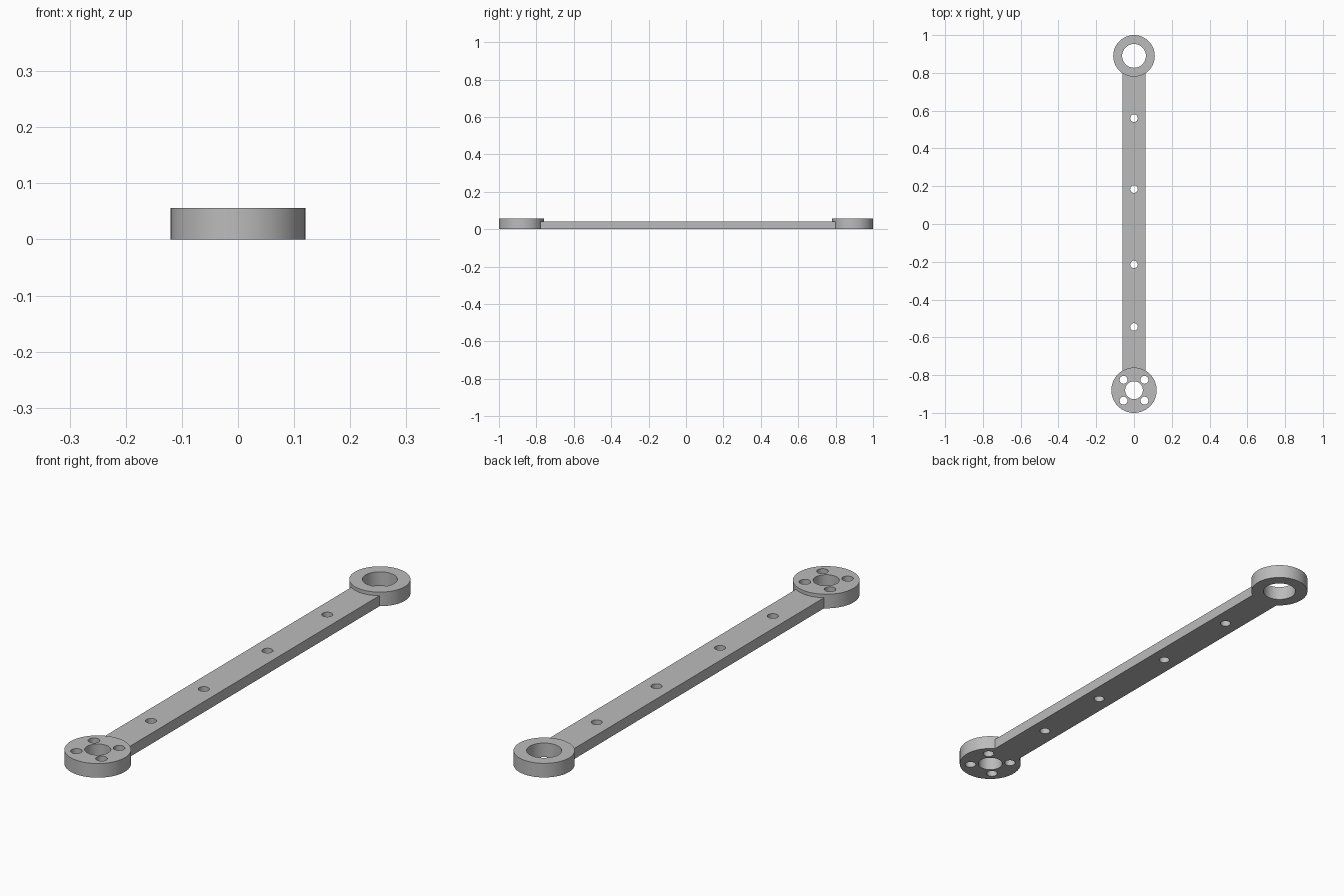
import bpy
import math

cube = bpy.data.objects.get("Cube")
if cube:
    bpy.data.objects.remove(cube, do_unlink=True)

HEAD_H, BAR_H = 0.056, 0.042
FRONT_Y, BACK_Y = -0.88, 0.89
BAR_HALF_WIDTH = 0.062
BAR_START, BAR_END = -0.795, 0.81

grey = bpy.data.materials.new("metal grey")
grey.use_nodes = True
colour = (0.5, 0.5, 0.5, 1)
grey.diffuse_color = colour
grey.node_tree.nodes["Principled BSDF"].inputs["Base Color"].default_value = colour


def cylinder(name, radius, y, x=0, bottom=0, top=HEAD_H, sides=64):
    bpy.ops.mesh.primitive_cylinder_add(
        vertices=sides, radius=radius, depth=top - bottom,
        location=(x, y, (top + bottom) / 2))
    obj = bpy.context.object
    obj.name = name
    return obj


def combine(target, other, operation):
    mod = target.modifiers.new(operation.lower(), "BOOLEAN")
    mod.operation = operation
    mod.solver = "EXACT"
    mod.object = other
    bpy.context.view_layer.objects.active = target
    bpy.ops.object.modifier_apply(modifier=mod.name)
    bpy.data.objects.remove(other, do_unlink=True)


def drill(target, radius, y, x=0, sides=32):
    cutter = cylinder("hole_cutter", radius, y, x, -0.1, 0.2, sides)
    combine(target, cutter, "DIFFERENCE")


# Flat connecting bar
bpy.ops.mesh.primitive_cube_add(
    size=1, location=(0, (BAR_START + BAR_END) / 2, BAR_H / 2))
arm = bpy.context.object
arm.name = "link_arm"
arm.scale = (2 * BAR_HALF_WIDTH, BAR_END - BAR_START, BAR_H)
bpy.ops.object.transform_apply(location=False, rotation=False, scale=True)

# Round heads at both ends
combine(arm, cylinder("front_head", 0.12, FRONT_Y), "UNION")
combine(arm, cylinder("back_head", 0.11, BACK_Y), "UNION")

# Large bores
drill(arm, 0.047, FRONT_Y, sides=48)
drill(arm, 0.063, BACK_Y, sides=48)

# Four bolt holes around the front bore
for i in range(4):
    angle = math.radians(45 + 90 * i)
    drill(arm, 0.021, FRONT_Y + 0.078 * math.sin(angle), 0.078 * math.cos(angle))

# Row of holes along the bar
for y in (-0.545, -0.214, 0.185, 0.56):
    drill(arm, 0.02, y)

# Finish
arm.data.materials.clear()
arm.data.materials.append(grey)
for face in arm.data.polygons:
    face.material_index = 0
bpy.ops.object.select_all(action="DESELECT")
arm.select_set(True)
bpy.context.view_layer.objects.active = arm
bpy.ops.object.shade_smooth_by_angle(angle=math.radians(30))
